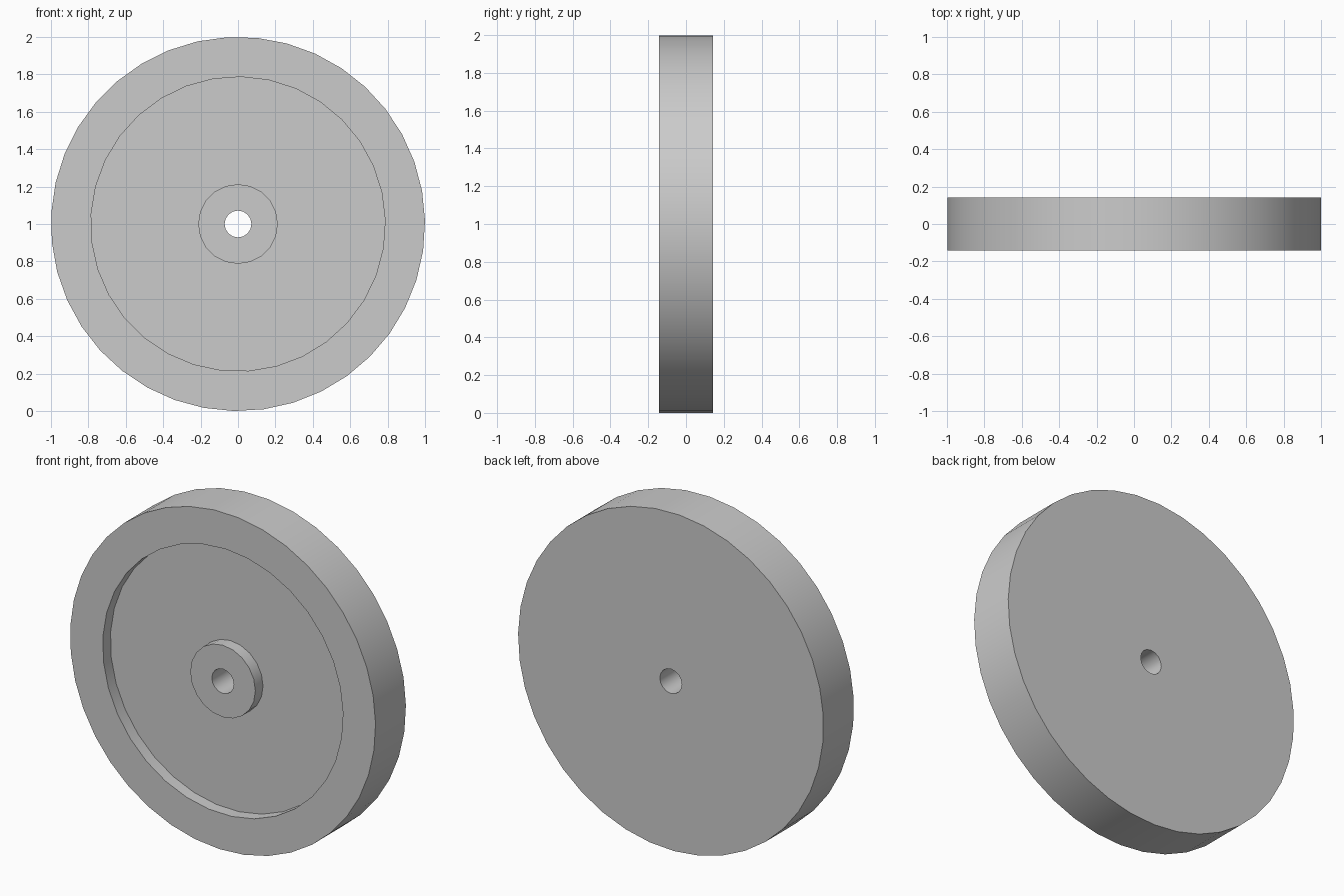
import bpy
import bmesh
from math import cos, sin, radians, tau
from mathutils import Vector

cube = bpy.data.objects.get("Cube")
if cube:
    bpy.data.objects.remove(cube, do_unlink=True)

HALF = 0.142      # half the wheel thickness
DEPTH = 0.072     # depth of the front recess
CENTRE = 1.0      # axle height

grey = bpy.data.materials.new("plain grey")
grey.use_nodes = True
grey.diffuse_color = (0.6, 0.6, 0.6, 1)
grey.node_tree.nodes["Principled BSDF"].inputs["Base Color"].default_value = (0.6, 0.6, 0.6, 1)


def cylinder(name, radius, y_front, y_back, sides, phase=0.0):
    """Cylinder along y, centred on the axle."""
    bm = bmesh.new()
    ring = []
    for i in range(sides):
        a = radians(phase) + tau * i / sides
        ring.append(bm.verts.new((radius * cos(a), y_front, CENTRE + radius * sin(a))))
    face = bm.faces.new(ring)
    grown = bmesh.ops.extrude_face_region(bm, geom=[face], use_keep_orig=True)
    moved = [v for v in grown["geom"] if isinstance(v, bmesh.types.BMVert)]
    bmesh.ops.translate(bm, verts=moved, vec=Vector((0, y_back - y_front, 0)))
    bmesh.ops.recalc_face_normals(bm, faces=bm.faces)
    mesh = bpy.data.meshes.new(name)
    bm.to_mesh(mesh)
    bm.free()
    mesh.materials.append(grey)
    obj = bpy.data.objects.new(name, mesh)
    bpy.context.collection.objects.link(obj)
    return obj


def combine(target, tool, operation):
    """Apply a boolean and discard the tool object."""
    mod = target.modifiers.new(operation.lower(), "BOOLEAN")
    mod.object = tool
    mod.operation = operation
    mod.solver = "EXACT"
    bpy.ops.object.select_all(action="DESELECT")
    target.select_set(True)
    bpy.context.view_layer.objects.active = target
    bpy.ops.object.modifier_apply(modifier=mod.name)
    bpy.data.objects.remove(tool, do_unlink=True)


# Solid disc, hollowed on the front to leave a rim and a web
wheel = cylinder("wheel", 1.0, -HALF, HALF, 39, 1)
web_front = -HALF + DEPTH
combine(wheel, cylinder("recess_cutter", 0.787, -HALF - 0.1, web_front, 33, 1.5), "DIFFERENCE")

# Hub rising from the web, flush with the rim
combine(wheel, cylinder("hub", 0.213, -HALF, web_front + 0.05, 20), "UNION")

# Axle bore right through
combine(wheel, cylinder("bore_cutter", 0.072, -HALF - 0.1, HALF + 0.1, 16), "DIFFERENCE")

bpy.ops.object.shade_smooth_by_angle(angle=radians(35))
